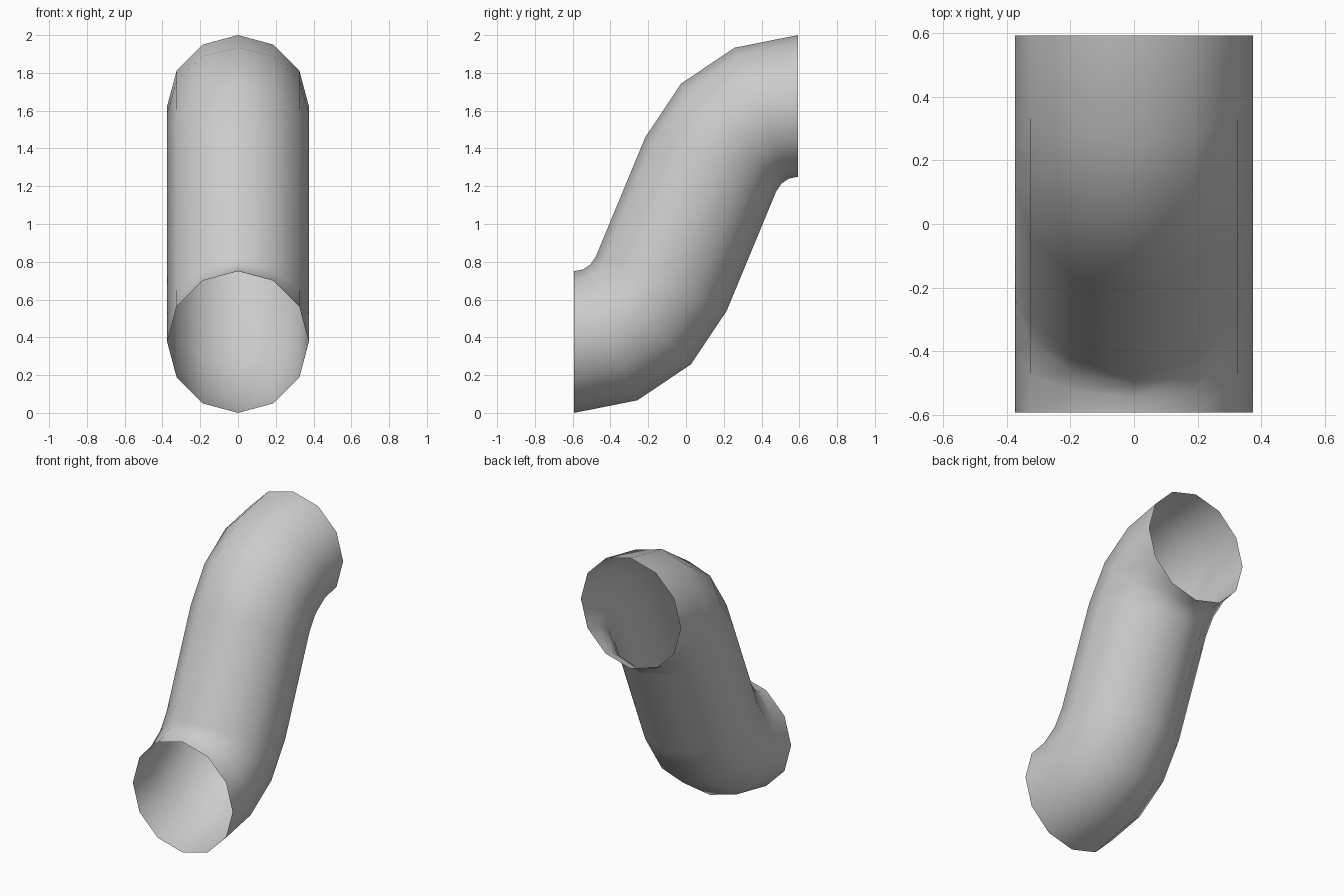
import bpy, bmesh
from math import sin, cos, pi, radians

if "Cube" in bpy.data.objects:
    bpy.data.objects.remove(bpy.data.objects["Cube"])

SIDES, R_TUBE, R_BEND, Y_END = 12, 0.375, 0.5, 0.593

# Lower bend stations: (y, z, tilt); the upper bend is the same turned 180 degrees about (0, 1)
bend = []
for i in range(4):
    a = radians(22.5 * i)
    bend.append((-Y_END + R_BEND * sin(a), 0.875 - R_BEND * cos(a), a))
stations = bend + [(-y, 2 - z, a) for y, z, a in reversed(bend)]

# Open, single-walled pipe skinned over the 12-sided rings
bm = bmesh.new()
rings = []
for y, z, a in stations:
    ring = []
    for k in range(SIDES):
        t = 2 * pi * k / SIDES
        u = R_TUBE * cos(t)
        ring.append(bm.verts.new((R_TUBE * sin(t), y - u * sin(a), z + u * cos(a))))
    rings.append(ring)
for r0, r1 in zip(rings, rings[1:]):
    for k in range(SIDES):
        n = (k + 1) % SIDES
        bm.faces.new((r0[k], r0[n], r1[n], r1[k])).smooth = True
bm.normal_update()

# Face normals point outward
f = bm.faces[:][0]
if f.normal.z < 0:
    bmesh.ops.reverse_faces(bm, faces=bm.faces[:])

mesh = bpy.data.meshes.new("s_bend_pipe")
bm.to_mesh(mesh)
bm.free()
pipe = bpy.data.objects.new("s_bend_pipe", mesh)
bpy.context.collection.objects.link(pipe)
